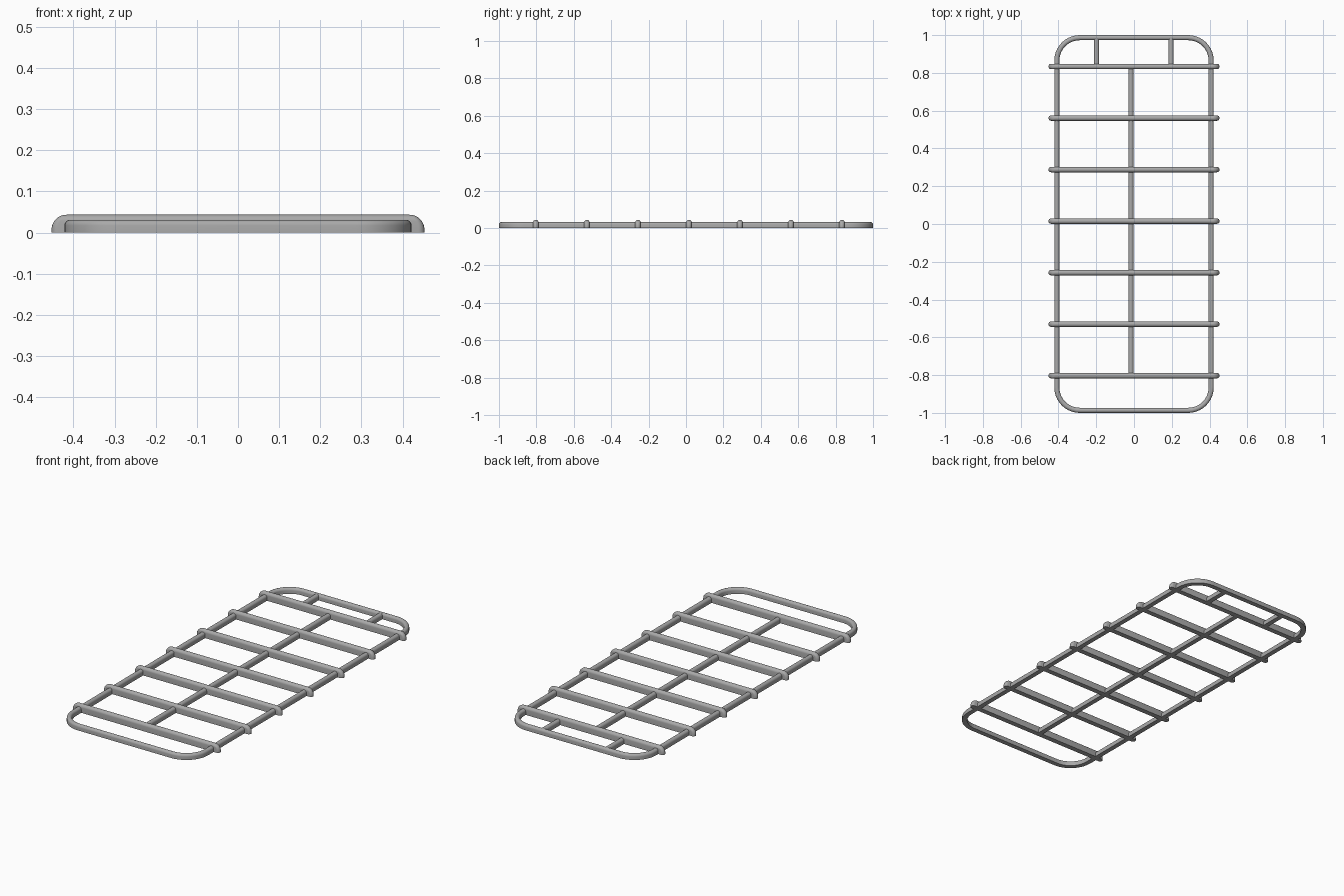
import bpy, bmesh, math

if "Cube" in bpy.data.objects:
    bpy.data.objects.remove(bpy.data.objects["Cube"])

metal = bpy.data.materials.new("grey_metal")
metal.diffuse_color = (0.40, 0.40, 0.40, 1)
metal.use_nodes = True
metal.node_tree.nodes["Principled BSDF"].inputs["Base Color"].default_value = metal.diffuse_color


def skin(name, rings, close_rings=False, cap=False):
    """Join equal-length closed rings of points into one smooth object."""
    bm = bmesh.new()
    rows = [[bm.verts.new(p) for p in r] for r in rings]
    n = len(rows[0])
    for i in range(len(rows) if close_rings else len(rows) - 1):
        a, b = rows[i], rows[(i + 1) % len(rows)]
        for j in range(n):
            k = (j + 1) % n
            bm.faces.new((a[j], a[k], b[k], b[j]))
    if cap:
        bm.faces.new(rows[0])
        bm.faces.new(rows[-1])
    bmesh.ops.remove_doubles(bm, verts=bm.verts, dist=1e-5)
    bmesh.ops.recalc_face_normals(bm, faces=bm.faces)
    me = bpy.data.meshes.new(name)
    bm.to_mesh(me)
    bm.free()
    me.materials.append(metal)
    ob = bpy.data.objects.new(name, me)
    bpy.context.collection.objects.link(ob)
    bpy.ops.object.select_all(action='DESELECT')
    ob.select_set(True)
    bpy.context.view_layer.objects.active = ob
    bpy.ops.object.shade_smooth_by_angle(angle=math.radians(40))
    return ob


def arch(w, h, steps=10):
    """Flat-bottomed section with a half-round top: (offset, z) points."""
    arc = [math.pi * i / steps for i in range(steps + 1)]
    return [(-w, 0)] + [(-w * math.cos(a), h - w + w * math.sin(a)) for a in arc] + [(w, 0)]


RAIL_W, RAIL_H = 0.0135, 0.031
section = arch(RAIL_W, RAIL_H)

# Outer frame: arched section swept around a rounded rectangle
HX, HY, R = 0.422, 1.0, 0.135
rings = []
for q, (sx, sy) in enumerate([(1, 1), (-1, 1), (-1, -1), (1, -1)]):
    for i in range(11):
        a = math.pi / 2 * (q + i / 10)
        rings.append([(sx * (HX - R) + (R - RAIL_W + d) * math.cos(a),
                       sy * (HY - R) + (R - RAIL_W + d) * math.sin(a), z) for d, z in section])
skin("outer_frame", rings, close_rings=True)


# Lengthwise rails
def rail(name, x, y0, y1):
    skin(name, [[(x + d, y, z) for d, z in section] for y in (y0, y1)], cap=True)


BAR_Y = [-0.803 + 0.2728 * i for i in range(7)]
rail("centre_rail", -0.016, BAR_Y[0], BAR_Y[-1])
rail("end_strut_left", -0.198, BAR_Y[-1], HY - RAIL_W)
rail("end_strut_right", 0.196, BAR_Y[-1], HY - RAIL_W)

# Crossbars: stacked stadium outlines, rounded over at the top and the ends
L, W, H, END_R = 0.453, 0.0145, 0.0435, 0.036


def crossbar(name, y):
    levels = [0.0] + [H - END_R + END_R * math.sin(math.pi / 2 * i / 12) for i in range(13)]
    levels.append(H - W)
    rings = []
    for z in sorted(levels):
        e = max(0, z - (H - END_R)) / END_R
        s = max(0, z - (H - W)) / W
        half = L - END_R * (1 - math.sqrt(max(0, 1 - e * e)))
        w = W * math.sqrt(max(0, 1 - s * s))
        ring = []
        for side in (1, -1):
            for i in range(9):
                a = -math.pi / 2 + math.pi * i / 8
                ring.append((side * (half - w + w * math.cos(a)), y + side * w * math.sin(a), z))
        rings.append(ring)
    bottom = rings[0]
    ob = skin(name, rings)
    # Flat underside
    bm = bmesh.new()
    bm.from_mesh(ob.data)
    bmesh.ops.holes_fill(bm, edges=[e for e in bm.edges if e.is_boundary], sides=0)
    bmesh.ops.recalc_face_normals(bm, faces=bm.faces)
    for e in bm.edges:
        if all(v.co.z < 1e-5 for v in e.verts):
            e.smooth = False
    bm.to_mesh(ob.data)
    bm.free()


for i, y in enumerate(BAR_Y):
    crossbar(f"crossbar_{i + 1}", y)
